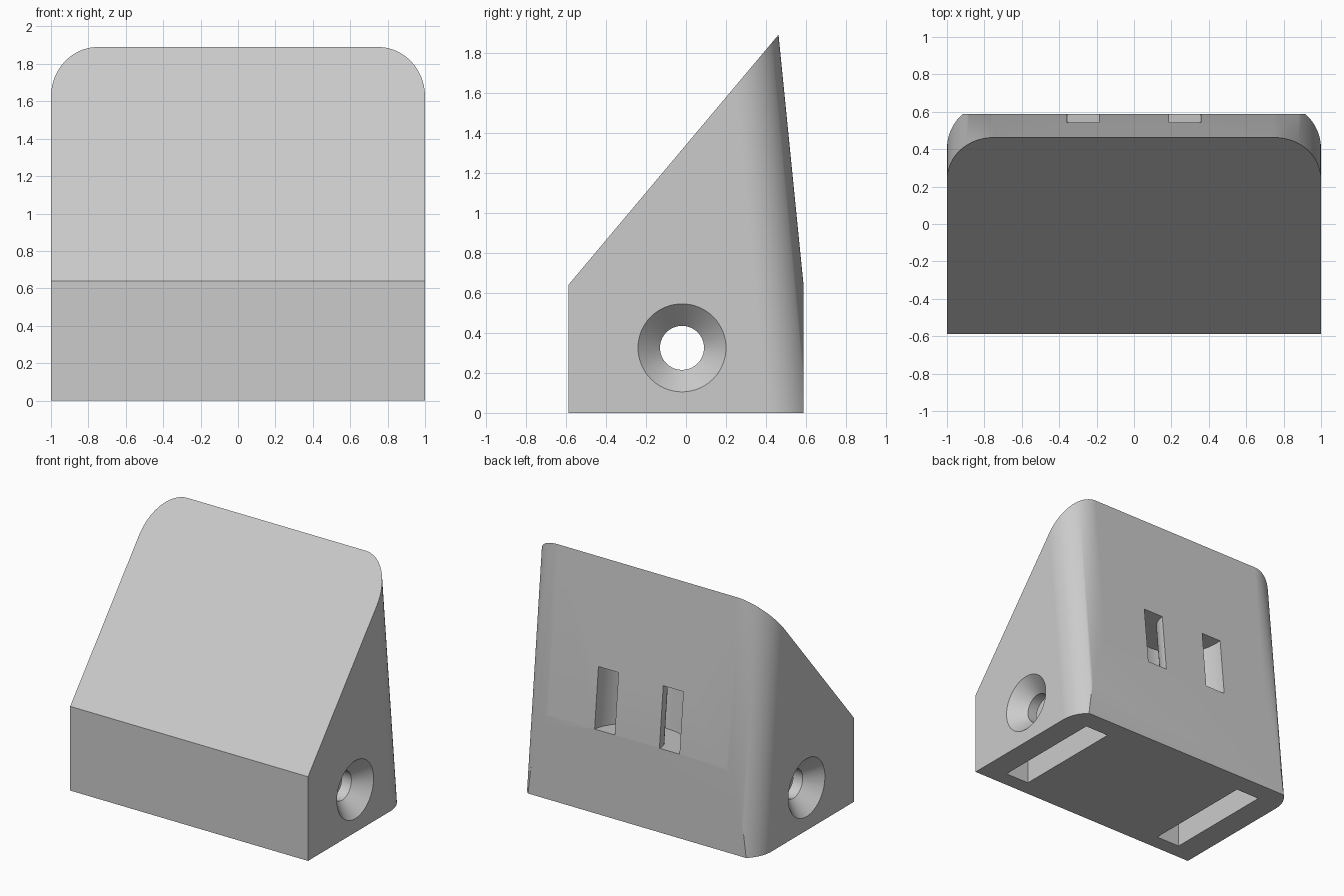
import bpy, bmesh
from math import sin, cos, pi, atan
from mathutils import Matrix

cube = bpy.data.objects.get("Cube")
if cube:
    bpy.data.objects.remove(cube)

# One plain grey finish
grey = bpy.data.materials.new("light_grey")
grey.use_nodes = True
grey.diffuse_color = (0.6, 0.6, 0.6, 1)
grey.node_tree.nodes["Principled BSDF"].inputs["Base Color"].default_value = (0.6, 0.6, 0.6, 1)

LEAN = 0.1        # backward slope of the rear face
HALF_Y = 0.5875   # half depth
KNEE = 0.64       # height where the front and back start to slope
HOLE_Y, HOLE_Z = -0.02, 0.325


def arc(cx, cy, r, start, end, n):
    return [(cx + r * cos(start + (end - start) * i / n),
             cy + r * sin(start + (end - start) * i / n)) for i in range(n + 1)]


def prism(outline, low, high):
    """Extrude a flat outline between two heights."""
    bm = bmesh.new()
    face = bm.faces.new([bm.verts.new((x, y, low)) for x, y in outline])
    top = bmesh.ops.extrude_face_region(bm, geom=[face])["geom"]
    for v in top:
        if isinstance(v, bmesh.types.BMVert):
            v.co.z = high
    bmesh.ops.recalc_face_normals(bm, faces=bm.faces)
    return bm


def finish(bm, name):
    bmesh.ops.recalc_face_normals(bm, faces=bm.faces)
    mesh = bpy.data.meshes.new(name)
    bm.to_mesh(mesh)
    bm.free()
    mesh.materials.append(grey)
    obj = bpy.data.objects.new(name, mesh)
    bpy.context.collection.objects.link(obj)
    return obj


def slice_off(bm, point, normal):
    """Remove everything beyond a plane and cap the cut."""
    geom = bm.verts[:] + bm.edges[:] + bm.faces[:]
    cut = bmesh.ops.bisect_plane(bm, geom=geom, plane_co=point, plane_no=normal,
                                 clear_outer=True, dist=1e-5)["geom_cut"]
    edges = [e for e in cut if isinstance(e, bmesh.types.BMEdge)]
    bmesh.ops.edgeloop_fill(bm, edges=edges)


# Wedge body: rounded rear corners follow the leaning back
back = HALF_Y + LEAN * KNEE
r = 0.25
outline = ([(-1, -HALF_Y), (1, -HALF_Y)]
           + arc(1 - r, back - r, r, 0, pi / 2, 20)
           + arc(r - 1, back - r, r, pi / 2, pi, 20))
bm = prism(outline, 0, 2.2)
for v in bm.verts:
    if v.co.y > 0:
        v.co.y -= LEAN * v.co.z
slice_off(bm, (0, HALF_Y, 0), (0, 1, 0))
slice_off(bm, (0, -HALF_Y, KNEE), (0, -1.25, 1.05))
body = finish(bm, "wedge_body")

cutters = []

# Screw hole through the sides
bm = bmesh.new()
bmesh.ops.create_cone(bm, cap_ends=True, segments=64, radius1=0.11, radius2=0.11, depth=2.4,
                      matrix=Matrix.Translation((0, HOLE_Y, HOLE_Z)) @ Matrix.Rotation(pi / 2, 4, 'Y'))
cutters.append(finish(bm, "screw_hole_cutter"))

for side, label in ((1, "left"), (-1, "right")):
    # Countersink on each side
    bm = bmesh.new()
    bmesh.ops.create_cone(bm, cap_ends=True, segments=64, radius1=0.08, radius2=0.24, depth=0.16,
                          matrix=Matrix.Translation((side * 0.94, HOLE_Y, HOLE_Z))
                          @ Matrix.Rotation(side * pi / 2, 4, 'Y'))
    cutters.append(finish(bm, label + "_countersink_cutter"))
    # Pocket open at the bottom
    a, b = side * 0.61, side * 0.81
    bm = prism([(a, -0.465), (b, -0.465), (b, 0.43), (a, 0.43)], -0.1, 0.65)
    cutters.append(finish(bm, label + "_pocket_cutter"))

# Curved strap tunnel joining the two slots in the back
outer, inner = 0.357, 0.188
loop = ([(-outer, 0.1)] + arc(0, 0, outer, pi, 2 * pi, 40) + [(outer, 0.1), (inner, 0.1)]
        + arc(0, 0, inner, 2 * pi, pi, 40) + [(-inner, 0.1)])
bm = prism(loop, -0.23, 0.23)
bm.transform(Matrix.Translation((0, HALF_Y - 0.023, 0.868)) @ Matrix.Rotation(atan(LEAN), 4, 'X'))
cutters.append(finish(bm, "strap_tunnel_cutter"))

# Cut everything out of the body
bpy.context.view_layer.objects.active = body
body.select_set(True)
for cutter in cutters:
    mod = body.modifiers.new(cutter.name, 'BOOLEAN')
    mod.operation = 'DIFFERENCE'
    mod.solver = 'EXACT'
    mod.object = cutter
    bpy.ops.object.modifier_apply(modifier=mod.name)
    bpy.data.objects.remove(cutter)

# Smooth fillets and holes, crisp edges
bpy.ops.object.shade_smooth_by_angle(angle=pi / 6)
weighted = body.modifiers.new("weighted_normals", 'WEIGHTED_NORMAL')
weighted.keep_sharp = True
